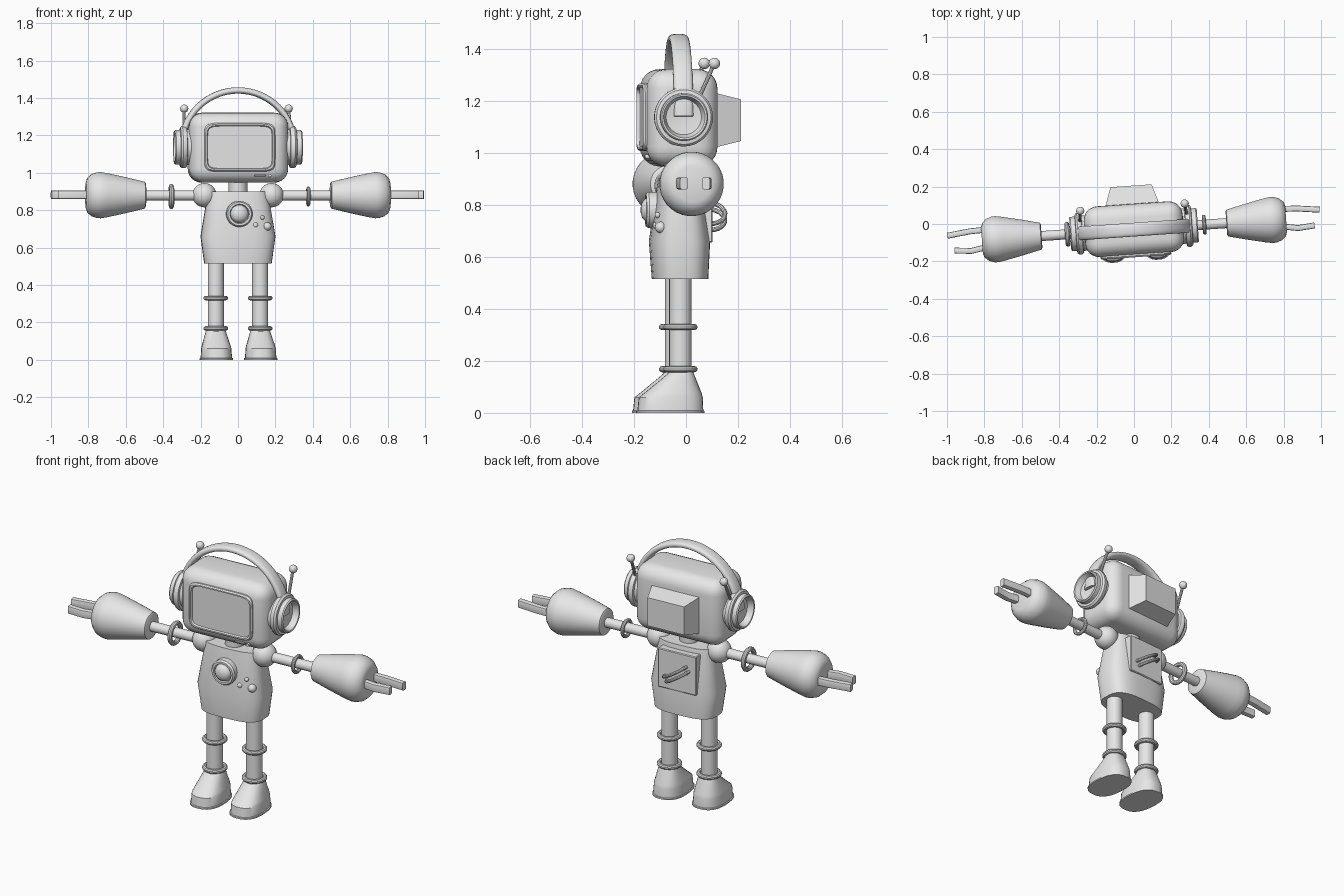
import bpy, bmesh
from math import cos, sin, pi, radians
from mathutils import Vector, Matrix

if "Cube" in bpy.data.objects:
    bpy.data.objects.remove(bpy.data.objects["Cube"])

X, Y, Z = Vector((1, 0, 0)), Vector((0, 1, 0)), Vector((0, 0, 1))
MID = -0.03                      # body axis depth
PIVOT = Matrix.Translation((0, MID, 0))
TURN = PIVOT @ Matrix.Rotation(radians(4), 4, 'Z') @ PIVOT.inverted()

grey = bpy.data.materials.new("light_grey")
grey.diffuse_color = (0.8, 0.8, 0.8, 1)
grey.use_nodes = True
grey.node_tree.nodes["Principled BSDF"].inputs["Base Color"].default_value = (0.8, 0.8, 0.8, 1)
parts = []


def finish(bm, name):
    bmesh.ops.recalc_face_normals(bm, faces=bm.faces)
    bm.transform(TURN)
    mesh = bpy.data.meshes.new(name)
    bm.to_mesh(mesh)
    bm.free()
    mesh.materials.append(grey)
    obj = bpy.data.objects.new(name, mesh)
    bpy.context.collection.objects.link(obj)
    parts.append(obj)
    return obj


def power(v, p):
    return (1 if v >= 0 else -1) * abs(v) ** (2 / p)


def loft(name, sections, u, v, n=32, p=2, closed=False):
    """Skin sections given as (centre, radius along u, radius along v)."""
    bm = bmesh.new()
    rings = []
    for i, (c, ru, rv) in enumerate(sections):
        uu = u[i] if isinstance(u, list) else u
        angles = [2 * pi * (k + 0.5) / n for k in range(n)]
        rings.append([bm.verts.new(Vector(c) + uu * ru * power(cos(a), p) + v * rv * power(sin(a), p))
                      for a in angles])
    pairs = list(zip(rings, rings[1:])) + ([(rings[-1], rings[0])] if closed else [])
    for a, b in pairs:
        for k in range(n):
            j = (k + 1) % n
            bm.faces.new((a[k], a[j], b[j], b[k]))
    if not closed:
        bm.faces.new(rings[0])
        bm.faces.new(rings[-1])
    return finish(bm, name)


def turned(name, profile, base, axis, n=32):
    """Lathe (radius, distance) pairs along an axis."""
    u, v = {0: (Y, Z), 1: (X, Z), 2: (X, Y)}[max(range(3), key=lambda i: abs(axis[i]))]
    return loft(name, [(Vector(base) + axis * d, r, r) for r, d in profile], u, v, n)


def tube(name, path, width, depth, side, n=16, p=2):
    """Sweep a section along a path lying square to side."""
    path = [Vector(q) for q in path]
    us = []
    for i in range(len(path)):
        t = path[min(i + 1, len(path) - 1)] - path[max(i - 1, 0)]
        us.append(t.cross(side).normalized())
    return loft(name, [(q, depth, width) for q in path], us, side, n, p)


def ring(name, centre, axis, major, minor, n=32):
    u, v = (Y, Z) if abs(axis.x) > 0.5 else (X, Y)
    outs = [u * cos(2 * pi * i / n) + v * sin(2 * pi * i / n) for i in range(n)]
    return loft(name, [(Vector(centre) + o * major, minor, minor) for o in outs],
                outs, axis, 10, closed=True)


def ball(name, centre, r, squash=1):
    bm = bmesh.new()
    bmesh.ops.create_uvsphere(bm, u_segments=24, v_segments=14, radius=r)
    bm.transform(Matrix.Translation(centre) @ Matrix.Diagonal((1, squash, 1, 1)))
    return finish(bm, name)


def box(name, centre, size, bevel, segments=1):
    bm = bmesh.new()
    bmesh.ops.create_cube(bm, size=1)
    bm.transform(Matrix.Translation(centre) @ Matrix.Diagonal((*size, 1)))
    bmesh.ops.bevel(bm, geom=bm.edges[:], offset=bevel, segments=segments, profile=0.5, affect='EDGES')
    return finish(bm, name)


# Torso and neck
loft("torso", [((0, -0.023, 0.515), 0.18, 0.106), ((0, -0.025, 0.66), 0.2, 0.115),
               ((0, -0.025, 0.9), 0.16, 0.08)], X, Y, 40, 3)
turned("neck", [(0.05, 0.88), (0.05, 0.97)], (0, MID, 0), Z)

# Chest dial and buttons
turned("chest_dial", [(0.07, 0.1), (0.07, 0.145), (0.063, 0.155), (0.052, 0.155), (0.048, 0.143),
                      (0.044, 0.155), (0.032, 0.168), (0.012, 0.174)], (0, 0, 0.78), -Y)
for name, x, z, r in (("button_small", 0.125, 0.76, 0.011), ("button_medium", 0.087, 0.72, 0.016),
                      ("button_large", 0.152, 0.713, 0.022)):
    ball(name, (x, -0.118 if x < 0.14 else -0.108, z), r)

# Back panel with twin curved handles
box("back_panel", (0, 0.055, 0.765), (0.23, 0.08, 0.22), 0.004)
lean = Vector((-0.065, 0, 0.04))
across = Vector((0.04, 0, 0.065)).normalized()
for i, shift in enumerate((-0.014, 0.014)):
    arc = [Vector((0, 0.09, 0.755)) + across * shift - lean * cos(pi * k / 12) + Y * 0.06 * sin(pi * k / 12)
           for k in range(13)]
    tube(f"back_handle_{i + 1}", arc, 0.009, 0.009, across, 10)

# Head, screen and rear housing
box("head", (0, -0.028, 1.134), (0.53, 0.272, 0.374), 0.075, 6)
loft("screen", [((0, y, 1.136), w, h) for y, w, h in
                ((-0.14, 0.19, 0.13), (-0.17, 0.19, 0.13), (-0.178, 0.184, 0.124),
                 (-0.178, 0.176, 0.117), (-0.168, 0.172, 0.113))], X, Z, 64, 8)
box("screen_label", (0.11, -0.162, 0.985), (0.06, 0.009, 0.01), 0.002)
turned("screen_knob", [(0.009, 0.15), (0.009, 0.17)], (0.16, 0, 0.985), -Y, 16)
bm = bmesh.new()
bmesh.ops.create_cube(bm, size=1)
for v in bm.verts:
    back = v.co.y > 0
    v.co = Vector((v.co.x * (0.22 if back else 0.31), 0.205 if back else 0.07,
                   1.125 + v.co.z * (0.16 if back else 0.225)))
finish(bm, "rear_housing")

# Headband
arch = [(0.302 * cos(a), MID, 1.14 + 0.3 * sin(a)) for a in (pi * k / 32 for k in range(33))]
tube("headband", arch, 0.037, 0.017, Y, 20, 2.6)

for s, side in ((1, "left"), (-1, "right")):
    out = X * s
    # Headphone cup with antenna
    turned(side + "_ear_cup", [(0.095, 0.23), (0.095, 0.275), (0.108, 0.277), (0.113, 0.285),
                               (0.113, 0.3), (0.105, 0.31), (0.092, 0.312), (0.092, 0.336),
                               (0.087, 0.342), (0.08, 0.34), (0.068, 0.308), (0.03, 0.302)],
           (0, MID, 1.137), out, 40)
    tube(side + "_antenna", [(s * 0.288, 0.025, 1.2), (s * 0.28, 0.09, 1.345)], 0.008, 0.008, X, 10)
    ball(side + "_antenna_tip", (s * 0.28, 0.09, 1.343), 0.022)

    # Arm
    ball(side + "_shoulder", (s * 0.18, MID, 0.88), 0.065)
    turned(side + "_arm", [(0.027, 0.17), (0.027, 0.52)], (0, MID, 0.878), out, 20)
    if s > 0:
        ring("left_arm_ring", (0.377, MID, 0.873), X, 0.043, 0.01)
    else:
        ring("right_arm_ring", (-0.357, MID, 0.873), X, 0.054, 0.013)
    turned(side + "_gauntlet", [(0.062, 0.495), (0.072, 0.5), (0.095, 0.595), (0.118, 0.7), (0.124, 0.735),
                                (0.123, 0.755), (0.113, 0.785), (0.092, 0.808), (0.07, 0.815)],
           (0, MID, 0.88), out)
    for name, offsets, tip in (("back", (0.055, 0.052, 0.037), 0.998),
                               ("front", (-0.038, -0.053, -0.045), 0.965)):
        path = [(s * x, MID + o, 0.882) for x, o in zip((0.79, 0.875, tip), offsets)]
        tube(f"{side}_{name}_finger", path, 0.023, 0.016, Z, 12, 5)

    # Leg with rings
    cx = s * 0.119
    turned(side + "_leg", [(0.043, 0.14), (0.043, 0.55)], (cx, MID, 0), Z, 24)
    for name, z in (("knee", 0.33), ("ankle", 0.168)):
        ring(f"{side}_{name}_ring", (cx, MID, z), Z, 0.054, 0.012)

    # Shoe: sole, toe wall, instep and cuff
    loft(side + "_shoe", [((cx, (a + b) / 2, z), w, (b - a) / 2) for z, w, a, b in
                          ((0, 0.088, -0.2, 0.062), (0.008, 0.088, -0.2, 0.062),
                           (0.01, 0.083, -0.195, 0.058), (0.06, 0.08, -0.19, 0.056),
                           (0.075, 0.077, -0.17, 0.052), (0.15, 0.054, -0.079, 0.022),
                           (0.165, 0.05, -0.075, 0.017))], X, Y, 32, 2.5)

# Smooth rounded surfaces, keep hard edges
bpy.ops.object.select_all(action='DESELECT')
for obj in parts:
    obj.select_set(True)
bpy.context.view_layer.objects.active = parts[0]
bpy.ops.object.shade_smooth_by_angle(angle=radians(32))
